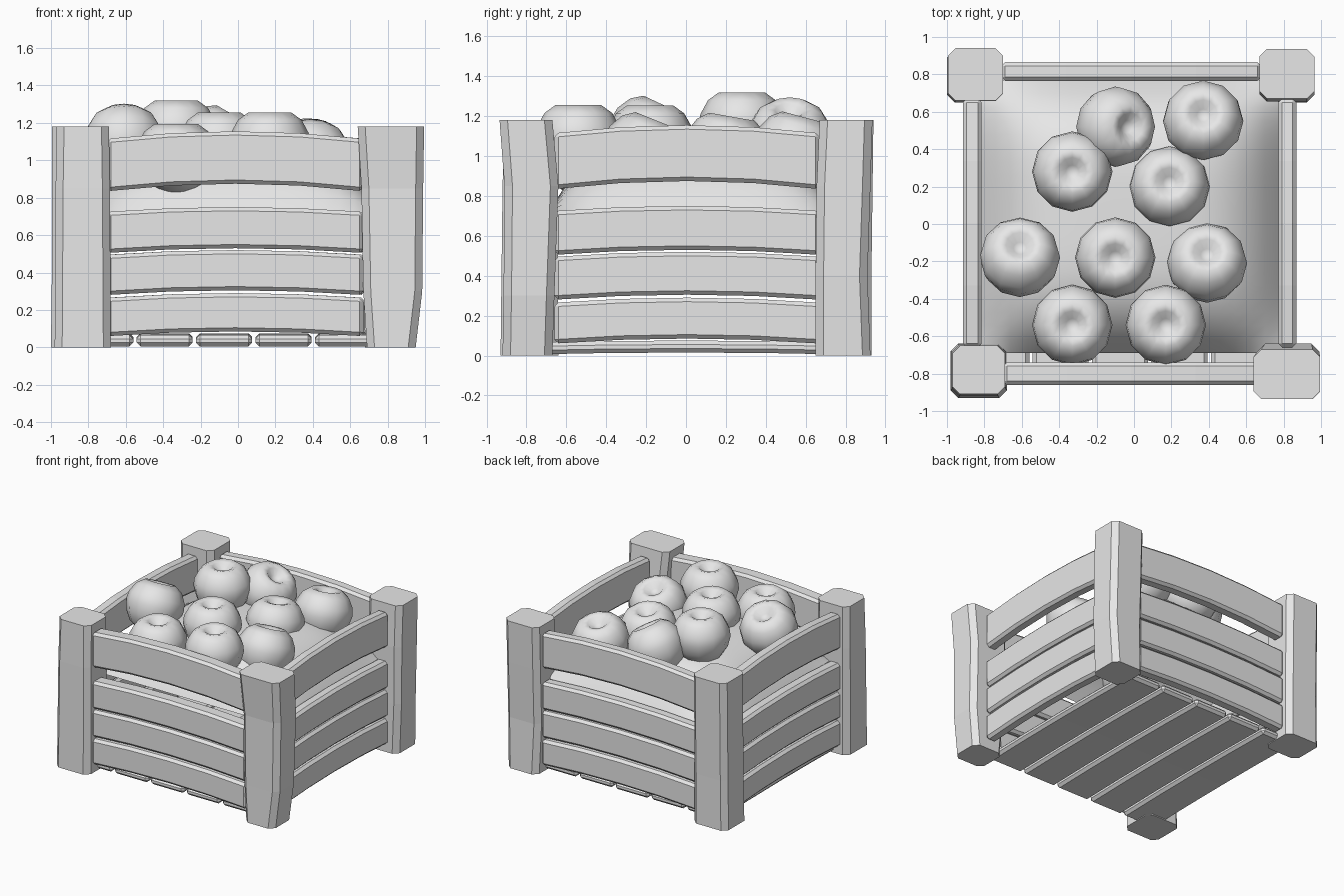
import bpy, bmesh, math
from mathutils import Matrix, Vector

cube = bpy.data.objects.get("Cube")
if cube:
    bpy.data.objects.remove(cube, do_unlink=True)

grey = bpy.data.materials.new("plain_grey")
grey.use_nodes = True
grey.diffuse_color = (0.8, 0.8, 0.8, 1)
grey.node_tree.nodes["Principled BSDF"].inputs["Base Color"].default_value = (0.8, 0.8, 0.8, 1)


def finish(bm, name, smooth=False):
    bmesh.ops.recalc_face_normals(bm, faces=bm.faces)
    for f in bm.faces:
        f.smooth = smooth
    mesh = bpy.data.meshes.new(name)
    bm.to_mesh(mesh)
    bm.free()
    mesh.materials.append(grey)
    obj = bpy.data.objects.new(name, mesh)
    bpy.context.collection.objects.link(obj)
    return obj


def slat(name, start, end, width, z0, z1, arch, along_y=False):
    """Bevelled board between two points, arched upward in the middle."""
    start, end = Vector(start), Vector(end)
    length = (end - start).length
    bm = bmesh.new()
    bmesh.ops.create_cube(bm, size=1)
    long_edges = [e for e in bm.edges if abs(e.verts[0].co.x - e.verts[1].co.x) > 0.5]
    bmesh.ops.subdivide_edges(bm, edges=long_edges, cuts=3, use_grid_fill=True)
    mid = (start + end) / 2
    for v in bm.verts:
        lift = arch * (1 - (2 * v.co.x) ** 2)
        x, y = v.co.x * length, v.co.y * width
        if along_y:
            x, y = -y, x
        v.co = (mid.x + x, mid.y + y, (z0 + z1) / 2 + v.co.z * (z1 - z0) + lift)
    obj = finish(bm, name)
    bevel = obj.modifiers.new("worn_edges", "BEVEL")
    bevel.width = 0.02
    bevel.segments = 1
    bevel.limit_method = "ANGLE"
    bevel.angle_limit = math.radians(40)


def post(name, levels, c=0.04):
    """Chamfered post lofted through (z, x0, x1, y0, y1) levels."""
    bm = bmesh.new()
    rings = []
    for z, x0, x1, y0, y1 in levels:
        outline = [(x0 + c, y0), (x1 - c, y0), (x1, y0 + c), (x1, y1 - c),
                   (x1 - c, y1), (x0 + c, y1), (x0, y1 - c), (x0, y0 + c)]
        rings.append([bm.verts.new((x, y, z)) for x, y in outline])
    for a, b in zip(rings, rings[1:]):
        for i in range(8):
            j = (i + 1) % 8
            bm.faces.new((a[i], a[j], b[j], b[i]))
    bm.faces.new(rings[0])
    bm.faces.new(rings[-1])
    finish(bm, name)


# Corner posts, each slightly bent
H = 1.18
post("front_right_post", [(0, -.98, -.68, -.93, -.64), (.85, -.975, -.685, -.92, -.645),
                          (H, -.97, -.69, -.91, -.65)])
post("front_left_post", [(0, .69, .95, -.92, -.67), (.3, .67, .985, -.915, -.66),
                         (.85, .66, .99, -.91, -.64), (H, .64, .995, -.935, -.67)])
post("back_right_post", [(0, -1, -.7, .65, .93), (.4, -.995, -.7, .655, .93),
                         (H, -.995, -.7, .66, .94)])
post("back_left_post", [(0, .68, .95, .65, .925), (.4, .67, .965, .65, .91),
                        (.85, .67, .965, .655, .925), (H, .67, .965, .67, .935)])

# Four boards on each side
heights = [(0.06, 0.265), (0.28, 0.495), (0.505, 0.725), (0.835, 1.115)]
for n, (z0, z1) in enumerate(heights, 1):
    arch = 0.04 if n == len(heights) else 0.025
    slat(f"front_slat_{n}", (-.70, -.80, 0), (.67, -.80, 0), .12, z0, z1, arch)
    slat(f"back_slat_{n}", (-.71, .815, 0), (.68, .815, 0), .10, z0, z1, arch)
    slat(f"left_slat_{n}", (.82, -.66, 0), (.82, .67, 0), .095, z0, z1, arch, True)
    slat(f"right_slat_{n}", (-.865, -.66, 0), (-.865, .67, 0), .10, z0, z1, arch, True)

# Floor boards running front to back
for n in range(5):
    x = -0.71 + 0.318 * n
    slat(f"floor_slat_{n + 1}", (x, -.80, 0), (x, .80, 0), .30, 0.005, 0.065, 0.01, True)

# Domed mound filling the crate
bm = bmesh.new()
bmesh.ops.create_grid(bm, x_segments=20, y_segments=20, size=1)
for v in bm.verts:
    u, w = v.co.x, v.co.y
    z = 0.72 + 0.33 * (1 - u ** 4) * (1 - w ** 4)
    v.co = (-0.02 + 0.80 * u, 0.04 + 0.73 * w, z)
finish(bm, "fruit_mound", True)

# Round fruit: lathe profile with a dimple on top (radius, height below the rim)
profile = [(0, -.06), (.035, -.05), (.075, -.01), (.115, 0), (.17, -.04), (.208, -.11),
           (.215, -.17), (.195, -.25), (.15, -.32), (.08, -.365), (0, -.37)]


def fruit(name, x, y, top, tilt_x=0, tilt_y=0):
    bm = bmesh.new()
    verts = [bm.verts.new((r, 0, z + .17)) for r, z in profile]
    edges = [bm.edges.new(pair) for pair in zip(verts, verts[1:])]
    bmesh.ops.spin(bm, geom=verts + edges, cent=(0, 0, 0), axis=(0, 0, 1),
                   angle=math.tau, steps=12)
    bmesh.ops.remove_doubles(bm, verts=bm.verts, dist=0.0005)
    turn = Matrix.Rotation(math.radians(-tilt_y), 4, "X") @ Matrix.Rotation(math.radians(tilt_x), 4, "Y")
    bm.transform(Matrix.Translation((x, y, top - .17)) @ turn)
    finish(bm, name, True)


fruits = [(-.61, -.18, 1.27, 0, 25), (-.33, -.54, 1.195), (.17, -.54, 1.256),
          (-.10, -.18, 1.255), (.39, -.21, 1.19, 0, 22), (-.33, .28, 1.32),
          (.19, .20, 1.20, 0, 10), (-.10, .52, 1.26, 30, 0), (.37, .55, 1.20, 0, 15)]
for n, spec in enumerate(fruits, 1):
    fruit(f"fruit_{n}", *spec)
